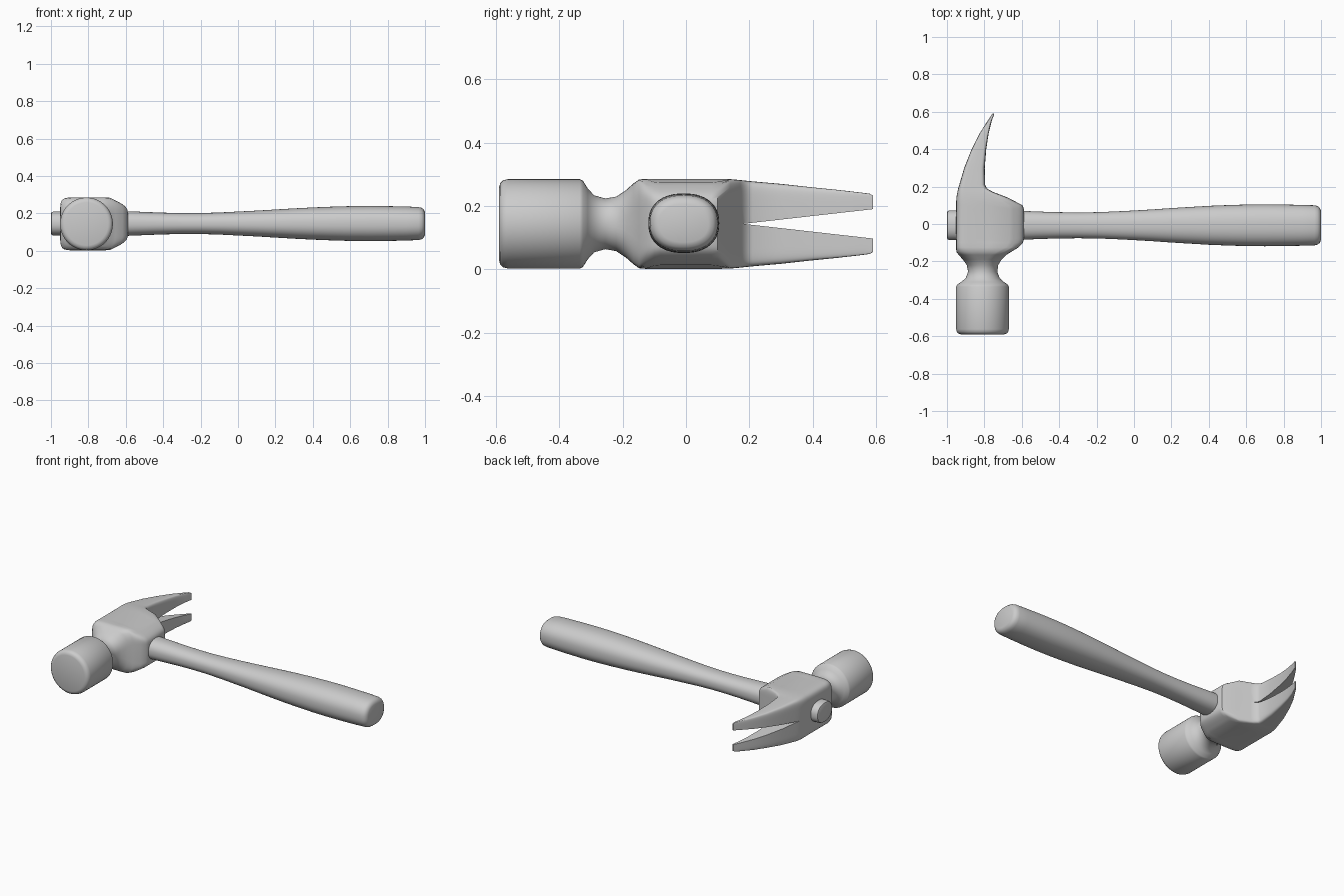
import bpy, bmesh, math

N = 56
ZC = 0.1435


def superellipse(p):
    pts = []
    for i in range(N):
        t = 2 * math.pi * i / N
        c, s = math.cos(t), math.sin(t)
        pts.append((math.copysign(abs(c) ** (2 / p), c), math.copysign(abs(s) ** (2 / p), s)))
    return pts


def loft(name, rings):
    bm = bmesh.new()
    loops = [[bm.verts.new(co) for co in ring] for ring in rings]
    for a, b in zip(loops, loops[1:]):
        for i in range(N):
            j = (i + 1) % N
            bm.faces.new((a[i], a[j], b[j], b[i]))
    bm.faces.new(loops[0])
    bm.faces.new(loops[-1])
    bmesh.ops.recalc_face_normals(bm, faces=bm.faces)
    me = bpy.data.meshes.new(name)
    bm.to_mesh(me)
    bm.free()
    ob = bpy.data.objects.new(name, me)
    bpy.context.collection.objects.link(ob)
    return ob


def smooth(ob, angle):
    bpy.ops.object.select_all(action='DESELECT')
    ob.select_set(True)
    bpy.context.view_layer.objects.active = ob
    bpy.ops.object.shade_smooth_by_angle(angle=math.radians(angle))


# Head: sections along y as (y, x min, x max, half height, squareness)
head_rows = [
    (-0.590, -0.925, -0.695, 0.115, 2), (-0.586, -0.938, -0.682, 0.128, 2),
    (-0.577, -0.947, -0.673, 0.137, 2), (-0.562, -0.951, -0.669, 0.141, 2),
    (-0.335, -0.951, -0.669, 0.141, 2), (-0.325, -0.946, -0.674, 0.136, 2),
    (-0.310, -0.925, -0.695, 0.112, 2), (-0.290, -0.900, -0.718, 0.090, 2),
    (-0.255, -0.887, -0.731, 0.080, 2), (-0.220, -0.894, -0.726, 0.086, 2.2),
    (-0.190, -0.915, -0.708, 0.106, 2.8), (-0.165, -0.938, -0.682, 0.128, 4),
    (-0.148, -0.950, -0.655, 0.140, 6), (-0.125, -0.951, -0.617, 0.142, 8),
    (-0.100, -0.951, -0.594, 0.142, 8), (-0.080, -0.951, -0.588, 0.142, 8),
    (0.080, -0.951, -0.588, 0.142, 8), (0.100, -0.951, -0.596, 0.142, 8),
    (0.140, -0.950, -0.672, 0.141, 8), (0.172, -0.944, -0.755, 0.138, 8),
    (0.190, -0.940, -0.787, 0.136, 8), (0.210, -0.934, -0.796, 0.134, 8),
    (0.300, -0.908, -0.798, 0.126, 8), (0.400, -0.868, -0.790, 0.115, 8),
    (0.480, -0.828, -0.778, 0.107, 8), (0.550, -0.784, -0.761, 0.099, 8),
    (0.580, -0.764, -0.750, 0.095, 8), (0.590, -0.757, -0.748, 0.089, 8),
]
rings = []
for y, x0, x1, h, p in head_rows:
    ring = []
    for u, v in superellipse(p):
        x = (x0 + x1) / 2 + u * (x1 - x0) / 2
        # block narrows towards the handle
        k = 1 - 0.33 * max(0, (x + 0.69) / 0.10) if y > -0.2 else 1
        ring.append((x, y, ZC + v * h * k))
    rings.append(ring)
head = loft("claw_head", rings)

# V notch between the two claws
bm = bmesh.new()
tri = [bm.verts.new((-1.1, y, z)) for y, z in ((0.18, ZC), (0.64, ZC - 0.052), (0.64, ZC + 0.052))]
face = bm.faces.new(tri)
ext = bmesh.ops.extrude_face_region(bm, geom=[face])["geom"]
bmesh.ops.translate(bm, vec=(0.7, 0, 0), verts=[g for g in ext if isinstance(g, bmesh.types.BMVert)])
bmesh.ops.recalc_face_normals(bm, faces=bm.faces)
me = bpy.data.meshes.new("notch_cutter")
bm.to_mesh(me)
bm.free()
cutter = bpy.data.objects.new("notch_cutter", me)
bpy.context.collection.objects.link(cutter)
mod = head.modifiers.new("notch", 'BOOLEAN')
mod.operation = 'DIFFERENCE'
mod.solver = 'EXACT'
mod.object = cutter
bpy.context.view_layer.objects.active = head
bpy.ops.object.modifier_apply(modifier=mod.name)
bpy.data.objects.remove(cutter)
smooth(head, 40)

# Handle: sections along x as (x, half width y, half height z)
handle_rows = [
    (-1.000, 0.068, 0.053), (-0.997, 0.075, 0.060), (-0.988, 0.079, 0.064),
    (-0.600, 0.077, 0.066), (-0.500, 0.073, 0.062), (-0.400, 0.070, 0.058),
    (-0.300, 0.069, 0.056), (-0.200, 0.070, 0.056), (-0.100, 0.074, 0.059),
    (0.000, 0.079, 0.064), (0.100, 0.085, 0.069), (0.200, 0.092, 0.075),
    (0.300, 0.098, 0.081), (0.400, 0.104, 0.086), (0.500, 0.108, 0.090),
    (0.600, 0.111, 0.093), (0.700, 0.112, 0.094), (0.800, 0.111, 0.093),
    (0.900, 0.109, 0.091), (0.965, 0.107, 0.088), (0.982, 0.103, 0.084),
    (0.994, 0.093, 0.075), (1.000, 0.078, 0.060),
]
section = superellipse(2.3)
handle = loft("handle", [[(x, -0.007 + u * w, ZC + 0.002 + v * h) for u, v in section]
                         for x, w, h in handle_rows])
smooth(handle, 40)
